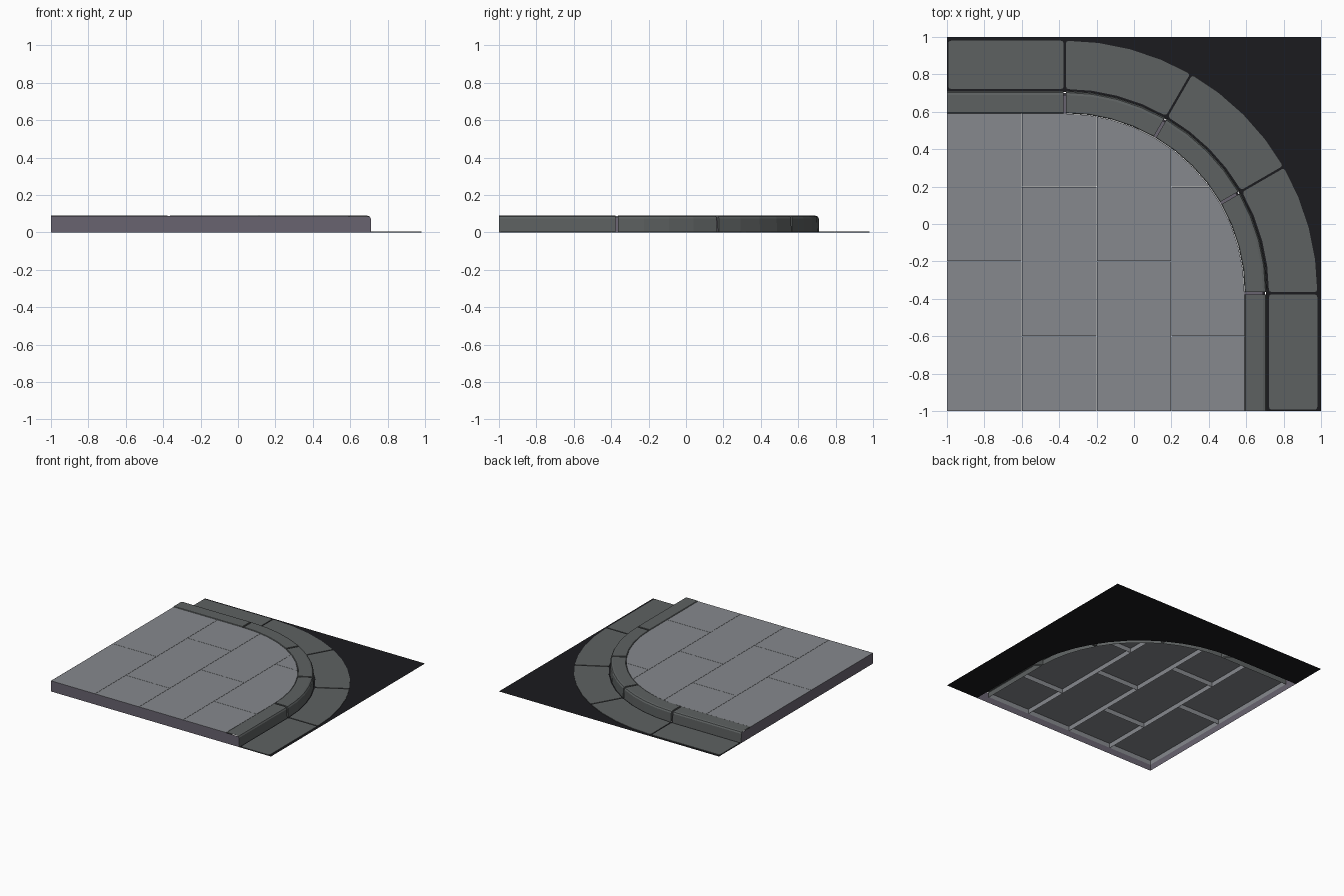
import bpy, bmesh, math
from mathutils import Vector

if "Cube" in bpy.data.objects:
    bpy.data.objects.remove(bpy.data.objects["Cube"])

C = -0.37            # centre of the corner arc in x and y
SEG = 4              # facets per 30 degree stone
PIECES = [("line", 0), ("arc", 90), ("arc", 60), ("arc", 30), ("line", 1)]


def material(name, col):
    m = bpy.data.materials.new(name)
    m.diffuse_color = (*col, 1)
    m.use_nodes = True
    m.node_tree.nodes["Principled BSDF"].inputs["Base Color"].default_value = m.diffuse_color
    return m


PAVER = material("paver_grey", (0.24, 0.25, 0.27))
STONE = material("stone_grey", (0.11, 0.12, 0.12))
MORTAR = material("mortar", (0.14, 0.125, 0.16))
ROAD = material("asphalt", (0.011, 0.011, 0.013))


def finish(bm, name, mat):
    me = bpy.data.meshes.new(name)
    bm.to_mesh(me)
    bm.free()
    ob = bpy.data.objects.new(name, me)
    ob.data.materials.append(mat)
    bpy.context.collection.objects.link(ob)
    return ob


def path(piece, o, gap=0.0, end=-1.0):
    """Points along one stone at distance o from the tile centre, running clockwise."""
    kind, v = piece
    if kind == "line":
        pts = [(end, o), (C - gap, o)]
        return pts if v == 0 else [(y, x) for x, y in reversed(pts)]
    r = o - C
    a0 = math.radians(v) - gap / r
    a1 = math.radians(v - 30) + gap / r
    return [(C + r * math.cos(a0 + (a1 - a0) * i / SEG),
             C + r * math.sin(a0 + (a1 - a0) * i / SEG)) for i in range(SEG + 1)]


def full_path(o):
    pts = []
    for p in PIECES:
        pts += path(p, o)[(1 if pts else 0):]
    return pts


def plate(bm, top, depth, edge):
    """Give a flat slab face a small chamfer and side walls."""
    bm.normal_update()
    if top.normal.z < 0:
        top.normal_flip()
    rim = list(top.verts)
    bmesh.ops.inset_region(bm, faces=[top], thickness=edge, use_even_offset=True)
    for v in rim:
        v.co.z -= edge
    low = [bm.verts.new(v.co - Vector((0, 0, depth - edge))) for v in rim]
    for i in range(len(rim)):
        j = (i + 1) % len(rim)
        bm.faces.new((rim[i], low[i], low[j], rim[j]))


# paving slabs in running bond, clipped to the rounded corner
limit = full_path(0.59)
n = 0
for col in range(4):
    x0 = -1 + 0.4 * col
    ys = [-1, -0.2, 0.6] if col % 2 == 0 else [-1, -0.6, 0.2, 0.6]
    for y0, y1 in zip(ys, ys[1:]):
        g = 0.001
        bm = bmesh.new()
        bm.faces.new([bm.verts.new((x, y, 0.09)) for x, y in
                      ((x0 + g, y0 + g), (x0 + 0.4 - g, y0 + g),
                       (x0 + 0.4 - g, y1 - g), (x0 + g, y1 - g))])
        for a, b in zip(limit, limit[1:]):
            bmesh.ops.bisect_plane(bm, geom=bm.verts[:] + bm.edges[:] + bm.faces[:],
                                   dist=1e-5, plane_co=(*a, 0),
                                   plane_no=(a[1] - b[1], b[0] - a[0], 0),
                                   clear_outer=True)
        if bm.faces:
            bm.faces.ensure_lookup_table()
            plate(bm, bm.faces[0], 0.04, 0.003)
            n += 1
            finish(bm, f"paving_slab_{n}", PAVER)
        else:
            bm.free()

# kerb stones swept from one profile
PROFILE = [(0.592, 0.045), (0.592, 0.087), (0.596, 0.09), (0.69, 0.09),
           (0.703, 0.086), (0.71, 0.075), (0.712, 0.0)]
for k, p in enumerate(PIECES):
    bm = bmesh.new()
    rows = [[bm.verts.new((x, y, z)) for x, y in path(p, o, 0.007)] for o, z in PROFILE]
    for r0, r1 in zip(rows, rows[1:]):
        for i in range(len(r0) - 1):
            bm.faces.new((r0[i], r0[i + 1], r1[i + 1], r1[i]))
    if k > 0:
        bm.faces.new([r[0] for r in rows])
    if k < len(PIECES) - 1:
        bm.faces.new([r[-1] for r in reversed(rows)])
    bmesh.ops.recalc_face_normals(bm, faces=bm.faces[:])
    finish(bm, f"kerb_stone_{k + 1}", STONE)

# mortar at the bottom of the kerb joints
bm = bmesh.new()
for a in (0, 30, 60, 90):
    d = Vector((math.cos(math.radians(a)), math.sin(math.radians(a)), 0))
    t = Vector((-d.y, d.x, 0)) * 0.008
    c = Vector((C, C, 0))
    sec = [(0.962, 0.08), (1.06, 0.08), (1.07, 0.0)]
    l = [bm.verts.new(c + d * r - t + Vector((0, 0, z))) for r, z in sec]
    h = [bm.verts.new(c + d * r + t + Vector((0, 0, z))) for r, z in sec]
    for i in range(2):
        bm.faces.new((l[i], l[i + 1], h[i + 1], h[i]))
finish(bm, "kerb_joint_mortar", MORTAR)

# side walls of the raised pavement on the two straight cut sides
bm = bmesh.new()
side = [(-1, 0), (0.712, 0), (0.71, 0.075), (0.703, 0.086), (-1, 0.087)]
bm.faces.new([bm.verts.new((x, -1, z)) for x, z in side])
bm.faces.new([bm.verts.new((-1, y, z)) for y, z in reversed(side)])
finish(bm, "pavement_side_walls", MORTAR)

# flat gutter slabs with clipped corners
for k, p in enumerate(PIECES):
    bm = bmesh.new()
    inner = [bm.verts.new((*q, 0.007)) for q in path(p, 0.722, 0.006, -0.993)]
    outer = [bm.verts.new((*q, 0.007)) for q in path(p, 0.98, 0.006, -0.993)]
    bm.faces.new(inner + outer[::-1])
    bmesh.ops.bevel(bm, geom=[inner[0], inner[-1], outer[0], outer[-1]],
                    offset=0.014, segments=2, profile=0.5, affect='VERTICES')
    bm.faces.ensure_lookup_table()
    plate(bm, bm.faces[0], 0.007, 0.003)
    finish(bm, f"gutter_slab_{k + 1}", STONE)

# road surface outside the kerb, strip by strip plus the corner
bm = bmesh.new()
edge = [bm.verts.new((x, y, 0)) for x, y in full_path(0.705)]
tip = [bm.verts.new(q) for q in ((1, -1, 0), (1, 1, 0), (-1, 1, 0))]
f = bm.faces.new(edge + tip)
bm.normal_update()
if f.normal.z < 0:
    f.normal_flip()
bmesh.ops.triangulate(bm, faces=[f])
finish(bm, "road_surface", ROAD)
